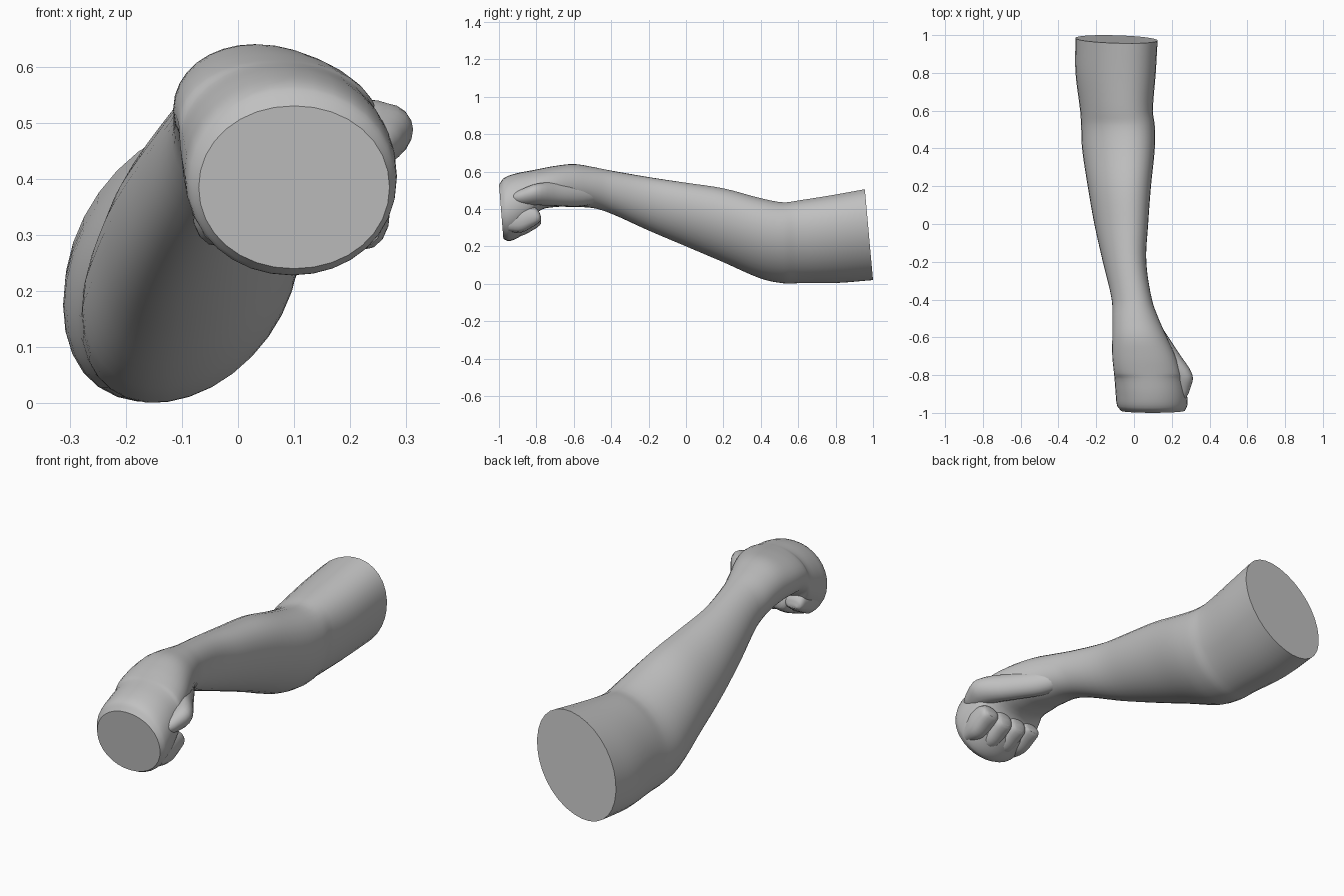
import bpy, bmesh, math
from mathutils import Vector

cube = bpy.data.objects.get("Cube")
if cube:
    bpy.data.objects.remove(cube, do_unlink=True)

grey = bpy.data.materials.new("plain grey")
grey.use_nodes = True
colour = (0.53, 0.53, 0.53, 1)
grey.diffuse_color = colour
grey.node_tree.nodes["Principled BSDF"].inputs["Base Color"].default_value = colour


def smooth_rings(rings, steps):
    """Blend a ring table with a cubic spline along y."""
    pts = [Vector(r) for r in rings]
    last = len(pts) - 1
    slopes = []
    for i in range(last + 1):
        a, b = pts[max(i - 1, 0)], pts[min(i + 1, last)]
        slopes.append((b - a) / (b[0] - a[0]))
    out = []
    for i in range(last):
        p, q = pts[i], pts[i + 1]
        h = q[0] - p[0]
        for k in range(steps):
            t = k / steps
            blend = t * t * (3 - 2 * t)
            out.append(p.lerp(q, blend) + slopes[i] * (h * t * (1 - t) ** 2)
                       - slopes[i + 1] * (h * t * t * (1 - t)))
    return out + [pts[-1]]


def loft(name, rings, steps=4, sides=32, power=2.0):
    """Sections along y; each ring is (y, x min, x max, z min, z max, lean, roll)."""
    bm = bmesh.new()
    loops = []
    for y, x0, x1, z0, z1, lean, roll in smooth_rings(rings, steps):
        w, h = (x1 - x0) / 2, (z1 - z0) / 2
        fit = h / math.hypot(h, roll * w)
        loop = []
        for i in range(sides):
            a = math.tau * i / sides
            c, s = math.cos(a), math.sin(a)
            dx = math.copysign(abs(c) ** (2 / power), c) * w
            dz = (math.copysign(abs(s) ** (2 / power), s) * h + roll * dx) * fit
            loop.append(bm.verts.new(((x0 + x1) / 2 + dx, y + lean * dz, (z0 + z1) / 2 + dz)))
        loops.append(loop)
    for p, q in zip(loops, loops[1:]):
        for i in range(sides):
            j = (i + 1) % sides
            bm.faces.new((p[i], p[j], q[j], q[i]))
    bm.faces.new(loops[0])
    bm.faces.new(loops[-1])
    bmesh.ops.recalc_face_normals(bm, faces=bm.faces)
    mesh = bpy.data.meshes.new(name)
    bm.to_mesh(mesh)
    bm.free()
    mesh.materials.append(grey)
    obj = bpy.data.objects.new(name, mesh)
    bpy.context.collection.objects.link(obj)
    bpy.ops.object.select_all(action='DESELECT')
    obj.select_set(True)
    bpy.context.view_layer.objects.active = obj
    bpy.ops.object.shade_smooth_by_angle(angle=math.radians(35))


# Upper arm, forearm, wrist and closed hand
loft("arm_and_fist", [
    (-.988, -.07, .27, .24, .53, -.08, 0),
    (-.96, -.09, .282, .228, .565, -.08, 0),
    (-.9, -.097, .28, .25, .59, -.05, 0),
    (-.82, -.103, .262, .31, .607, 0, 0),
    (-.79, -.106, .25, .385, .613, 0, 0),
    (-.7, -.115, .22, .41, .63, 0, 0),
    (-.6, -.115, .175, .41, .64, 0, 0),
    (-.5, -.115, .13, .405, .625, 0, .05),
    (-.4, -.118, .095, .375, .605, 0, .15),
    (-.2, -.165, .065, .285, .57, 0, .3),
    (0, -.21, .075, .2, .54, 0, .35),
    (.2, -.245, .09, .115, .51, 0, .35),
    (.4, -.275, .11, .028, .457, 0, .35),
    (.52, -.28, .11, .003, .435, 0, .35),
    (.6, -.285, .1, .003, .445, 0, .35),
    (.8, -.31, .115, .005, .475, -.04, .35),
    (.978, -.31, .125, .02, .505, -.09, .35),
], power=2.06)

# Thumb resting along the side of the fist
loft("thumb", [
    (-.42, -.01, .06, .45, .51, 0, 0),
    (-.55, .03, .15, .415, .535, 0, 0),
    (-.68, .1, .235, .415, .545, 0, 0),
    (-.8, .18, .31, .42, .535, 0, .2),
    (-.88, .2, .295, .42, .505, 0, .2),
    (-.92, .225, .275, .44, .485, 0, 0),
    (-.93, .24, .262, .455, .472, 0, 0),
], sides=20)

# Curled fingertips pressed together under the palm
for i, label in enumerate(("little", "ring", "middle", "index")):
    x = -.03 + i * .083
    lift = .02 * abs(i - 1.6) ** 2 / 2
    loft(label + "_finger", [
        (-.95, x - .04, x + .04, .26 + lift, .4, 0, 0),
        (-.88, x - .052, x + .052, .255 + lift, .42, 0, 0),
        (-.81, x - .05, x + .05, .29 + lift, .41, 0, 0),
        (-.785, x - .042, x + .042, .308 + lift, .385, 0, 0),
        (-.776, x - .025, x + .025, .32 + lift, .36, 0, 0),
    ], sides=16, power=2.4)
